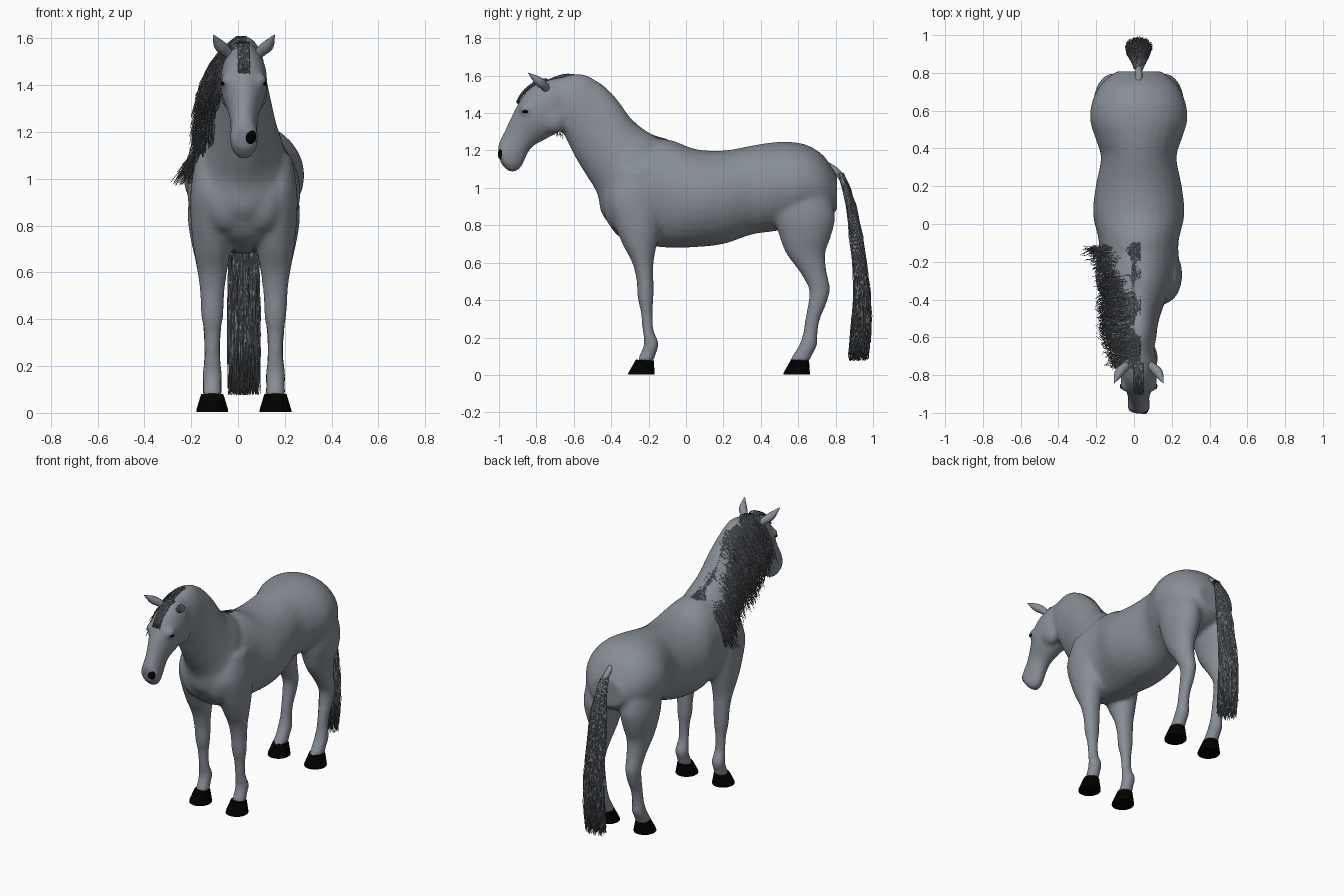
import bpy
import bmesh
import math
import random
from mathutils import Vector, Matrix

random.seed(7)
if "Cube" in bpy.data.objects:
    bpy.data.objects.remove(bpy.data.objects["Cube"])

MID = 0.025  # the animal's own symmetry plane


def material(name, colour):
    mat = bpy.data.materials.new(name)
    mat.use_nodes = True
    mat.diffuse_color = (*colour, 1)
    mat.node_tree.nodes["Principled BSDF"].inputs["Base Color"].default_value = (*colour, 1)
    return mat


coat = material("grey coat", (0.245, 0.27, 0.305))
hair = material("grey hair", (0.19, 0.208, 0.232))
black = material("black horn", (0, 0, 0))


def along(points, t):
    """Smooth interpolation through control tuples, t from 0 to 1."""
    last = len(points) - 1
    i = min(int(t * last), last - 1)
    u = t * last - i
    a, b = points[max(i - 1, 0)], points[i]
    c, d = points[i + 1], points[min(i + 2, last)]
    return [q + 0.5 * u * (r - p + u * (2 * p - 5 * q + 4 * r - s + u * (3 * (q - r) + s - p)))
            for p, q, r, s in zip(a, b, c, d)]


def skin_loops(bm, loops):
    """Bridge successive vertex loops and cap both ends."""
    sides = len(loops[0])
    for low, high in zip(loops, loops[1:]):
        for j in range(sides):
            n = (j + 1) % sides
            bm.faces.new((low[j], low[n], high[n], high[j]))
    bm.faces.new(loops[0])
    bm.faces.new(loops[-1])


def loft(bm, rings, offset=0.0, steps=4, sides=28):
    """Closed tube; each ring is (y, z) of one edge, (y, z) of the opposite edge, half width."""
    total = (len(rings) - 1) * steps
    loops = []
    for k in range(total + 1):
        y1, z1, y2, z2, w = along(rings, k / total)
        loop = []
        for j in range(sides):
            a = math.tau * j / sides
            f = (1 + math.cos(a)) / 2
            loop.append(bm.verts.new((MID + offset + w * math.sin(a),
                                      y2 + (y1 - y2) * f, z2 + (z1 - z2) * f)))
        loops.append(loop)
    skin_loops(bm, loops)


def ball(bm, centre, size):
    shape = Matrix.Translation(centre) @ Matrix.Diagonal((*size, 1))
    bmesh.ops.create_uvsphere(bm, u_segments=20, v_segments=12, radius=1, matrix=shape)


def finish(bm, name, mat):
    bmesh.ops.recalc_face_normals(bm, faces=bm.faces)
    mesh = bpy.data.meshes.new(name)
    bm.to_mesh(mesh)
    bm.free()
    mesh.materials.append(mat)
    mesh.polygons.foreach_set("use_smooth", [True] * len(mesh.polygons))
    obj = bpy.data.objects.new(name, mesh)
    bpy.context.collection.objects.link(obj)
    return obj


def tubes(name, paths, radius, mat, sides=3):
    """Thin tubes; each path is a list of (x, y, z, radius factor)."""
    bm = bmesh.new()
    for path in paths:
        centres = [Vector(p[:3]) for p in path]
        loops = []
        for k, centre in enumerate(centres):
            run = centres[min(k + 1, len(path) - 1)] - centres[max(k - 1, 0)]
            u = run.cross(Vector((.5, 1, 0))).normalized()
            v = run.cross(u).normalized()
            r = radius * path[k][3]
            angles = [math.tau * j / sides for j in range(sides)]
            loops.append([bm.verts.new(centre + r * (u * math.cos(a) + v * math.sin(a)))
                          for a in angles])
        skin_loops(bm, loops)
    return finish(bm, name, mat)


# Trunk: y, top height, bottom height, half width
trunk = [(-.42, 1.05, .82, .12), (-.36, 1.15, .74, .175), (-.25, 1.24, .70, .215),
         (-.1, 1.26, .68, .21), (.05, 1.208, .683, .242), (.2, 1.2, .70, .228),
         (.35, 1.226, .75, .2), (.45, 1.242, .765, .228), (.55, 1.247, .78, .258),
         (.65, 1.228, .8, .246), (.74, 1.168, .83, .2), (.808, 1.06, .88, .12)]
# Neck: crest point, throat point, half width
neck = [(-.74, 1.565, -.68, 1.34, .07), (-.58, 1.612, -.635, 1.25, .092),
        (-.47, 1.567, -.59, 1.16, .102), (-.37, 1.475, -.535, 1.07, .122),
        (-.28, 1.355, -.475, .97, .15), (-.17, 1.278, -.45, .86, .18),
        (-.05, 1.2, -.38, .78, .18)]
# Head: face point, jaw point, half width
head = [(-1.004, 1.2, -.99, 1.13, .04), (-1, 1.24, -.94, 1.085, .06),
        (-.967, 1.31, -.885, 1.105, .056), (-.932, 1.385, -.83, 1.21, .066),
        (-.892, 1.46, -.75, 1.26, .09), (-.84, 1.53, -.69, 1.295, .1),
        (-.76, 1.572, -.63, 1.36, .09), (-.68, 1.59, -.6, 1.42, .06)]
# Legs: front y, back y, height, half width
foreleg = [(-.36, -.16, 1.1, .07), (-.42, -.12, .95, .093), (-.39, -.13, .82, .092),
           (-.34, -.155, .7, .08), (-.288, -.173, .6, .063), (-.264, -.173, .5, .052),
           (-.259, -.173, .41, .047), (-.243, -.178, .34, .036), (-.233, -.173, .24, .034),
           (-.224, -.145, .17, .043), (-.242, -.158, .12, .04), (-.264, -.175, .07, .045)]
hindleg = [(.54, .72, 1.08, .07), (.48, .775, .95, .095), (.475, .797, .84, .105),
           (.5, .775, .74, .092), (.535, .745, .65, .072), (.608, .753, .55, .055),
           (.657, .77, .46, .047), (.652, .751, .38, .041), (.637, .718, .3, .035),
           (.625, .703, .22, .036), (.605, .702, .16, .043), (.573, .677, .11, .041),
           (.55, .66, .07, .046)]
STANCE = 0.135

# Body: overlapping lofts fused into one smooth skin
bm = bmesh.new()
loft(bm, [(y, top, y, low, w) for y, top, low, w in trunk])
loft(bm, neck)
loft(bm, head)
for side in (-1, 1):
    for leg in (foreleg, hindleg):
        loft(bm, [(f, z, b, z, w) for f, b, z, w in leg], side * STANCE)
    ball(bm, (MID + side * .066, -.85, 1.42), (.034, .04, .034))   # brow
    ball(bm, (MID + side * .034, -.968, 1.18), (.028, .03, .038))  # nostril
    ball(bm, (MID + side * .05, -.71, 1.37), (.052, .08, .08))     # cheek
    ball(bm, (MID + side * .075, -.36, .92), (.1, .085, .15))      # breast
body = finish(bm, "body", coat)
skin = body.modifiers.new("fuse", "REMESH")
skin.mode = "VOXEL"
skin.voxel_size = 0.013
skin.use_smooth_shade = True
soften = body.modifiers.new("soften", "SMOOTH")
soften.factor = 0.5
soften.iterations = 8

# Hooves, eyes and ears on both sides
for side, word in ((-1, "right"), (1, "left")):
    for place, toe, heel in (("front", -.31, -.168), ("hind", .52, .662)):
        bm = bmesh.new()
        loft(bm, [(toe, .003, heel, .003, .068), (toe + .002, .012, heel, .012, .068),
                  (toe + .042, .082, heel - .004, .076, .048)], side * STANCE, steps=1)
        hoof = finish(bm, f"{place}_hoof_{word}", black)
        bpy.context.view_layer.objects.active = hoof
        hoof.select_set(True)
        bpy.ops.object.shade_smooth_by_angle(angle=math.radians(40))
        hoof.select_set(False)

    bm = bmesh.new()
    ball(bm, (MID + side * .087, -.858, 1.408), (.012, .017, .009))
    finish(bm, f"eye_{word}", black)

    ear = [(MID + side * .045, -.735, 1.51, .7), (MID + side * .075, -.758, 1.545, 1),
           (MID + side * .105, -.79, 1.572, 1.05), (MID + side * .13, -.842, 1.614, .1)]
    tubes(f"ear_{word}", [[along(ear, k / 12) for k in range(13)]], .023, coat, 14)

# Dark patch on the left side of the muzzle
bm = bmesh.new()
ball(bm, (MID + .026, -.978, 1.181), (.028, .028, .036))
finish(bm, "muzzle_patch", black)

# Tail: a fleshy dock, then a long hanging brush
dock = [(MID, .75, 1.12, 1.2), (MID, .815, 1.078, 1), (MID, .865, .985, .8), (MID, .89, .87, .3)]
tubes("tail_dock", [[along(dock, k / 12) for k in range(13)]], .018, coat, 14)

# Brush centre: y, z, half width, half depth
brush = [(.825, 1.08, .02, .012), (.872, .95, .042, .02), (.908, .75, .062, .033),
         (.937, .5, .067, .038), (.938, .3, .069, .053), (.92, .075, .068, .057)]
paths = []
for _ in range(950):
    a, r = random.uniform(0, math.tau), math.sqrt(random.random())
    length = random.uniform(.86, 1)
    path = []
    for k in range(8):
        y, z, w, d = along(brush, length * k / 7)
        path.append((MID + w * r * math.cos(a) + random.gauss(0, .003),
                     y + d * r * math.sin(a) + random.gauss(0, .003), z, 1 - .06 * k))
    paths.append(path)
tubes("tail_hair", paths, .0024, hair)

# Mane: roots follow the crest, strands fall over the right side
# Crest: y, z, fall, reach outward, curl distance, lean along y
crest = [(-.77, 1.56, .26, .18, .14, .02), (-.64, 1.605, .36, .21, .14, .05),
         (-.5, 1.575, .39, .215, .14, -.02), (-.4, 1.5, .35, .22, .13, -.05),
         (-.3, 1.37, .28, .24, .13, -.04), (-.2, 1.29, .28, .29, .17, -.03),
         (-.1, 1.255, .28, .45, .25, -.03)]
paths = []
for _ in range(1800):
    y, z, fall, reach, curl, lean = along(crest, random.random())
    fall *= random.uniform(.65, 1.05)
    reach *= random.uniform(.7, 1)
    root = MID + random.uniform(-.03, .012)
    path = []
    for k in range(7):
        t = k / 6
        drop = fall * t ** 1.5
        path.append((root - reach * (1 - math.exp(-drop / curl)) + random.gauss(0, .005) * t,
                     y + lean * t + random.gauss(0, .01) * t, z + .004 - drop, 1 - .08 * k))
    paths.append(path)
tubes("mane", paths, .0025, hair)

# Forelock: short strands lying down the forehead
fringe = [(-.74, 1.578), (-.8, 1.563), (-.85, 1.527), (-.884, 1.487), (-.902, 1.45)]
paths = []
for _ in range(190):
    x, lift = MID + random.uniform(-.024, .024), random.uniform(-.004, .007)
    length = random.uniform(.75, 1)
    path = []
    for k in range(6):
        y, z = along(fringe, length * k / 5)
        path.append((x + random.gauss(0, .002), y - lift, z + lift, 1 - .1 * k))
    paths.append(path)
tubes("forelock", paths, .0024, hair)
